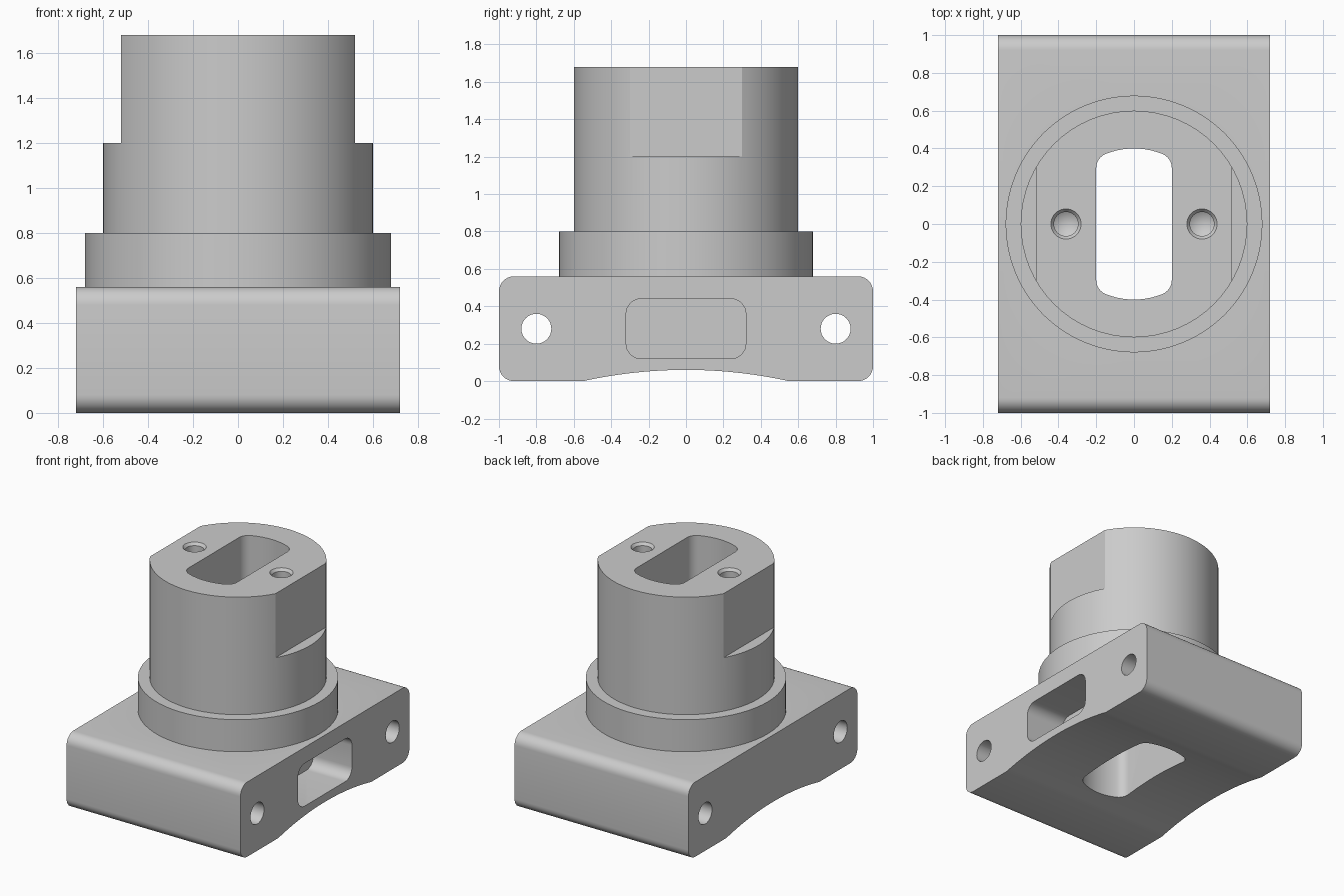
import bpy, bmesh
from math import sin, cos, pi, radians, atan2, sqrt, degrees
from mathutils import Vector, Matrix

cube = bpy.data.objects.get("Cube")
if cube:
    bpy.data.objects.remove(cube, do_unlink=True)

grey = bpy.data.materials.new("plain grey")
grey.use_nodes = True
colour = (0.6, 0.6, 0.6, 1)
grey.diffuse_color = colour
grey.node_tree.nodes["Principled BSDF"].inputs["Base Color"].default_value = colour

ALONG_X = Matrix(((0, 0, 1), (1, 0, 0), (0, 1, 0))).to_4x4()  # profile (y, z) swept in x


def arc(cx, cy, r, start, end, steps):
    """Points on an arc, angles in degrees."""
    angles = [radians(start + (end - start) * i / steps) for i in range(steps + 1)]
    return [(cx + r * cos(a), cy + r * sin(a)) for a in angles]


def rounded(x0, y0, x1, y1, r, steps=8):
    """Rounded rectangle, counter-clockwise from the lower left corner."""
    return (arc(x0 + r, y0 + r, r, 180, 270, steps) + arc(x1 - r, y0 + r, r, 270, 360, steps)
            + arc(x1 - r, y1 - r, r, 0, 90, steps) + arc(x0 + r, y1 - r, r, 90, 180, steps))


def disc(cx, cy, r, steps=64):
    return arc(cx, cy, r, 0, 360, steps)[:-1]


def finish(name, bm):
    bmesh.ops.recalc_face_normals(bm, faces=bm.faces)
    mesh = bpy.data.meshes.new(name)
    bm.to_mesh(mesh)
    bm.free()
    mesh.materials.append(grey)
    obj = bpy.data.objects.new(name, mesh)
    bpy.context.collection.objects.link(obj)
    return obj


def prism(name, profile, low, high, matrix=None):
    """Sweep a closed profile from low to high."""
    bm = bmesh.new()
    face = bm.faces.new([bm.verts.new((x, y, low)) for x, y in profile])
    new = bmesh.ops.extrude_face_region(bm, geom=[face])["geom"]
    bmesh.ops.translate(bm, vec=(0, 0, high - low),
                        verts=[v for v in new if isinstance(v, bmesh.types.BMVert)])
    if matrix:
        bm.transform(matrix)
    return finish(name, bm)


def lathe(name, outline, x, steps=32):
    """Turn (radius, z) points, starting and ending on the axis, about a vertical axis."""
    bm = bmesh.new()
    verts = [bm.verts.new((r, 0, z)) for r, z in outline]
    edges = [bm.edges.new(pair) for pair in zip(verts, verts[1:])]
    bmesh.ops.spin(bm, geom=verts + edges, cent=(0, 0, 0), axis=(0, 0, 1),
                   angle=2 * pi, steps=steps)
    bmesh.ops.remove_doubles(bm, verts=bm.verts, dist=1e-4)
    bmesh.ops.translate(bm, vec=(x, 0, 0), verts=bm.verts)
    return finish(name, bm)


def combine(target, tool, operation):
    mod = target.modifiers.new(operation.lower(), "BOOLEAN")
    mod.operation, mod.object, mod.solver = operation, tool, "EXACT"
    bpy.context.view_layer.objects.active = target
    bpy.ops.object.modifier_apply(modifier=mod.name)
    bpy.data.objects.remove(tool, do_unlink=True)


# Base block: rounded long edges and a shallow arched underside
half, rise = 0.55, 0.06
R = (half ** 2 + rise ** 2) / (2 * rise)
spread = degrees(atan2(half, R - rise))
outline = rounded(-1, 0, 1, 0.56, 0.08)
arch = arc(0, rise - R, R, 90 + spread, 90 - spread, 24)
body = prism("flanged_block", outline[:9] + arch + outline[9:], -0.72, 0.72, ALONG_X)

# Collar and post, sunk into one another
combine(body, prism("collar", disc(0, 0, 0.68), 0.5, 0.8), "UNION")
combine(body, prism("post", disc(0, 0, 0.6), 0.52, 1.68), "UNION")

# Central slot: straight sides, bowed ends, rounded corners
bow, side, fillet = 0.4, 0.2, 0.08
fx = side - fillet
fy = sqrt((bow - fillet) ** 2 - fx ** 2)
a = degrees(atan2(fy, fx))
quarter = arc(fx, fy, fillet, 0, a, 8) + arc(0, 0, bow, a, 90, 5)[1:]
top = quarter + [(-x, y) for x, y in quarter[-2::-1]]
slot = top + [(-x, -y) for x, y in top]
combine(body, prism("slot_cutter", slot, -0.2, 2), "DIFFERENCE")

for s in (-1, 1):
    # Flats on both sides of the post
    flat = [(s * 0.52, -0.7), (s * 0.9, -0.7), (s * 0.9, 0.7), (s * 0.52, 0.7)]
    combine(body, prism("flat_cutter", flat, 1.2, 2), "DIFFERENCE")
    # Blind side pockets
    lo, hi = sorted((s * 0.4, s * 0.9))
    combine(body, prism("pocket_cutter", rounded(-0.32, 0.12, 0.32, 0.44, 0.08), lo, hi, ALONG_X),
            "DIFFERENCE")
    # Cross holes through the base
    combine(body, prism("cross_hole_cutter", disc(s * 0.8, 0.28, 0.08, 32), -1, 1, ALONG_X),
            "DIFFERENCE")
    # Chamfered, drilled screw holes in the top
    drill = [(0, 1.34), (0.064, 1.38), (0.064, 1.66), (0.08, 1.68), (0.08, 1.8), (0, 1.8)]
    combine(body, lathe("screw_hole_cutter", drill, s * 0.36), "DIFFERENCE")

bpy.ops.object.select_all(action="DESELECT")
body.select_set(True)
bpy.context.view_layer.objects.active = body
bpy.ops.object.shade_smooth_by_angle(angle=radians(25))
